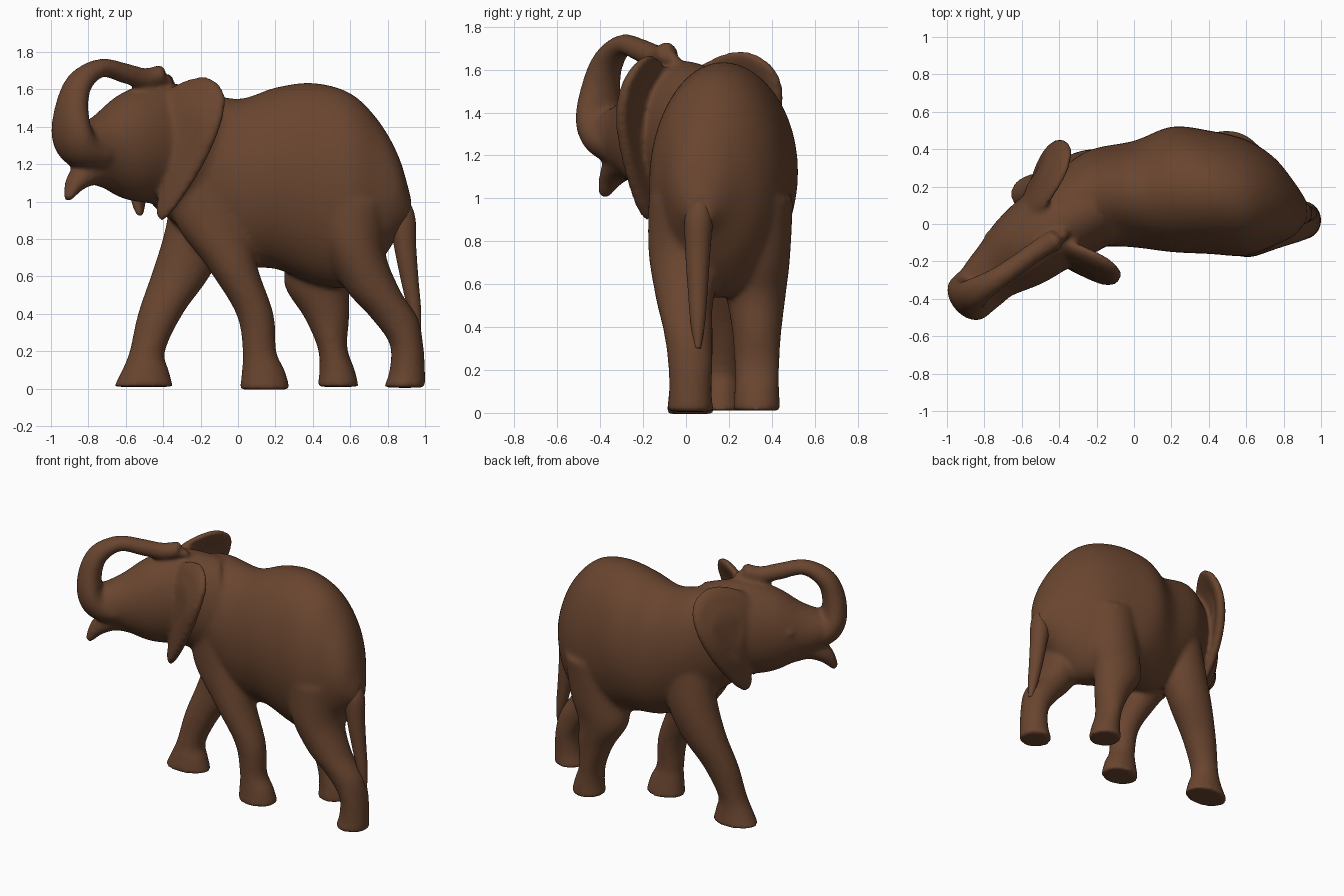
import bpy, bmesh, math
from mathutils import Vector

if "Cube" in bpy.data.objects:
    bpy.data.objects.remove(bpy.data.objects["Cube"], do_unlink=True)

brown = bpy.data.materials.new("warm_brown")
brown.use_nodes = True
color = (0.142, 0.06, 0.029, 1)
brown.diffuse_color = color
bsdf = brown.node_tree.nodes["Principled BSDF"]
bsdf.inputs["Base Color"].default_value = color
bsdf.inputs["Roughness"].default_value = 0.7


def spline(stations, steps, closed=False):
    """Smooth curve through tuples of numbers."""
    n = len(stations)
    pick = lambda i: Vector(stations[i % n if closed else min(max(i, 0), n - 1)])
    out = []
    for i in range(n if closed else n - 1):
        a, b, c, d = (pick(i + k) for k in (-1, 0, 1, 2))
        for s in range(steps):
            t = s / steps
            out.append(b + (c - a) * (t / 2)
                       + (a * 2 - b * 5 + c * 4 - d) * (t * t / 2)
                       + (b * 3 - a - c * 3 + d) * (t ** 3 / 2))
    if not closed:
        out.append(pick(n - 1))
    return out


def finish(bm, name):
    bmesh.ops.recalc_face_normals(bm, faces=bm.faces[:])
    mesh = bpy.data.meshes.new(name)
    bm.to_mesh(mesh)
    bm.free()
    mesh.materials.append(brown)
    mesh.polygons.foreach_set("use_smooth", [True] * len(mesh.polygons))
    obj = bpy.data.objects.new(name, mesh)
    bpy.context.collection.objects.link(obj)
    return obj


def bridge(bm, rings):
    for r, s in zip(rings, rings[1:]):
        for i in range(len(r)):
            j = (i + 1) % len(r)
            bm.faces.new((r[i], r[j], s[j], s[i]))
    bm.faces.new(rings[0])
    bm.faces.new(rings[-1])


def loft(bm, stations, side, axis=None, sides=48):
    """Tube of oval rings; a station is x, y, z, side radius, other radius."""
    pts = spline(stations, 8)
    rings = []
    for i, p in enumerate(pts):
        centre = Vector(p[:3])
        if axis:
            along = Vector(axis)
        else:
            along = Vector(pts[min(i + 1, len(pts) - 1)][:3]) - Vector(pts[max(i - 1, 0)][:3])
        along.normalize()
        u = Vector(side)
        u = (u - along * u.dot(along)).normalized()
        v = along.cross(u)
        ring = []
        for k in range(sides):
            a = math.tau * k / sides
            ring.append(bm.verts.new(centre + u * (p[3] * math.cos(a)) + v * (p[4] * math.sin(a))))
        rings.append(ring)
    bridge(bm, rings)


def ball(bm, pos, radius):
    made = bmesh.ops.create_uvsphere(bm, u_segments=16, v_segments=10, radius=radius)
    bmesh.ops.translate(bm, verts=made["verts"], vec=pos)


skin = bmesh.new()

# Torso, from chest to rump
loft(skin, [(-.46, .07, 1.27, .17, .29), (-.25, .14, 1.205, .25, .39), (0, .16, 1.105, .285, .445),
            (.2, .185, 1.125, .335, .485), (.4, .17, 1.1, .33, .535), (.6, .14, 1.06, .31, .52),
            (.75, .12, 1.05, .235, .385), (.86, .08, 1.03, .14, .21), (.925, .07, .95, .05, .07)],
     (0, 1, 0), (1, 0, 0))

# Head, turned to its side
loft(skin, [(-.2, .1, 1.25, .22, .35), (-.42, -.01, 1.31, .23, .33), (-.6, -.14, 1.3, .21, .285),
            (-.74, -.25, 1.285, .16, .185), (-.84, -.34, 1.29, .13, .12), (-.89, -.385, 1.33, .08, .07)],
     (.57, -.82, 0), (-.82, -.57, 0))

# Raised trunk curling back over the head
loft(skin, [(-.76, -.29, 1.25, .14, .1), (-.85, -.365, 1.29, .14, .1), (-.89, -.4, 1.38, .135, .085),
            (-.885, -.395, 1.53, .1, .074), (-.84, -.36, 1.645, .08, .064), (-.73, -.29, 1.715, .06, .05),
            (-.6, -.2, 1.685, .055, .055), (-.5, -.13, 1.66, .055, .055), (-.41, -.08, 1.68, .058, .052)],
     (.65, -.76, 0))
for tip in ((-.42, -.09, 1.7), (-.38, -.06, 1.65)):
    ball(skin, tip, .034)

# Lower lip
loft(skin, [(-.68, -.2, 1.18, .13, .12), (-.78, -.28, 1.165, .1, .08),
            (-.86, -.34, 1.11, .07, .058), (-.915, -.385, 1.01, .03, .022)], (.57, -.82, 0))

# Eyelids on both sides of the head
for lid in ((-.56, -.315, 1.34), (-.78, -.06, 1.34)):
    ball(skin, lid, .022)

# Legs: level rings give flat soles
legs = {
    "front_left": [(-.18, .24, 1.15, .14, .16), (-.22, .25, .85, .15, .17), (-.3, .24, .62, .13, .16),
                   (-.415, .2, .4, .105, .12), (-.485, .17, .2, .09, .095), (-.495, .16, .1, .1, .125),
                   (-.505, .16, .01, .115, .16)],
    "front_right": [(-.2, .03, 1.2, .14, .17), (-.14, .02, .9, .14, .2), (-.03, .01, .65, .13, .135),
                    (.09, .01, .4, .1, .1), (.115, .01, .2, .085, .09), (.135, .015, .1, .095, .115),
                    (.145, .02, -.005, .11, .135)],
    "back_left": [(.5, .27, 1, .23, .22), (.46, .31, .72, .175, .2), (.425, .325, .55, .14, .175),
                  (.475, .33, .38, .115, .12), (.505, .33, .22, .105, .08), (.53, .33, .1, .105, .095),
                  (.535, .33, .01, .11, .112)],
    "back_right": [(.6, .05, 1, .225, .22), (.62, .01, .75, .185, .165), (.72, -.005, .53, .135, .145),
                   (.835, .01, .38, .115, .125), (.9, .02, .24, .105, .09), (.905, .02, .1, .1, .095),
                   (.89, .02, .005, .11, .112)],
}
for rings in legs.values():
    loft(skin, rings, (0, 1, 0), (0, 0, -1))

# Ears: outline as distance behind the hinge and height
outline = [(-.03, 1.45), (0, 1.58), (.12, 1.65), (.25, 1.665), (.345, 1.6), (.37, 1.5), (.335, 1.35),
           (.23, 1.15), (.08, .95), (0, .895), (-.025, .98), (.02, 1.1), (0, 1.25)]


def ear(bm, origin, back, out, scale, lift, lean_top, lean_bottom):
    """Thick plate with a sunken hinge, its ends leaning in to the neck."""
    back, out = Vector(back).normalized(), Vector(out).normalized()
    edge = spline([(p[0], p[1], 0) for p in outline], 4, True)
    mid = Vector((.15, 1.38, 0))
    rings = []
    for size, depth in ((.5, -.03), (.85, -.032), (.97, -.022), (1.01, 0), (.97, .022), (.85, .032), (.5, .035)):
        ring = []
        for p in edge:
            q = mid + (p - mid) * size
            bow = .055 * math.sin(math.pi / 2 * min(max(q.x / .3, 0), 1)) - .04
            high = (q.y - 1.3) / .36
            tuck = (lean_top if high > 0 else lean_bottom) * high ** 2
            pos = Vector(origin) + back * (q.x * scale) + out * (depth + bow - tuck)
            pos.z = q.y + lift
            ring.append(bm.verts.new(pos))
        rings.append(ring)
    bridge(bm, rings)


ear(skin, (-.42, -.19, 0), (.94, -.32, 0), (-.32, -.94, 0), .98, 0, .1, -.02)
ear(skin, (-.61, .12, 0), (.56, .83, 0), (-.83, .56, 0), 1.1, .02, .12, .05)

# One continuous skin
body = finish(skin, "body")
remesh = body.modifiers.new("fuse", "REMESH")
remesh.mode = "VOXEL"
remesh.voxel_size = .014
remesh.use_smooth_shade = True
smooth = body.modifiers.new("soften", "SMOOTH")
smooth.factor = .5
smooth.iterations = 14

# Tail
tail = bmesh.new()
loft(tail, [(.83, .07, 1.03, .04, .05), (.875, .06, .92, .065, .07), (.895, .055, .75, .058, .058),
            (.92, .055, .57, .046, .046), (.945, .055, .42, .034, .034), (.965, .055, .3, .014, .014)],
     (0, 1, 0))
finish(tail, "tail")
